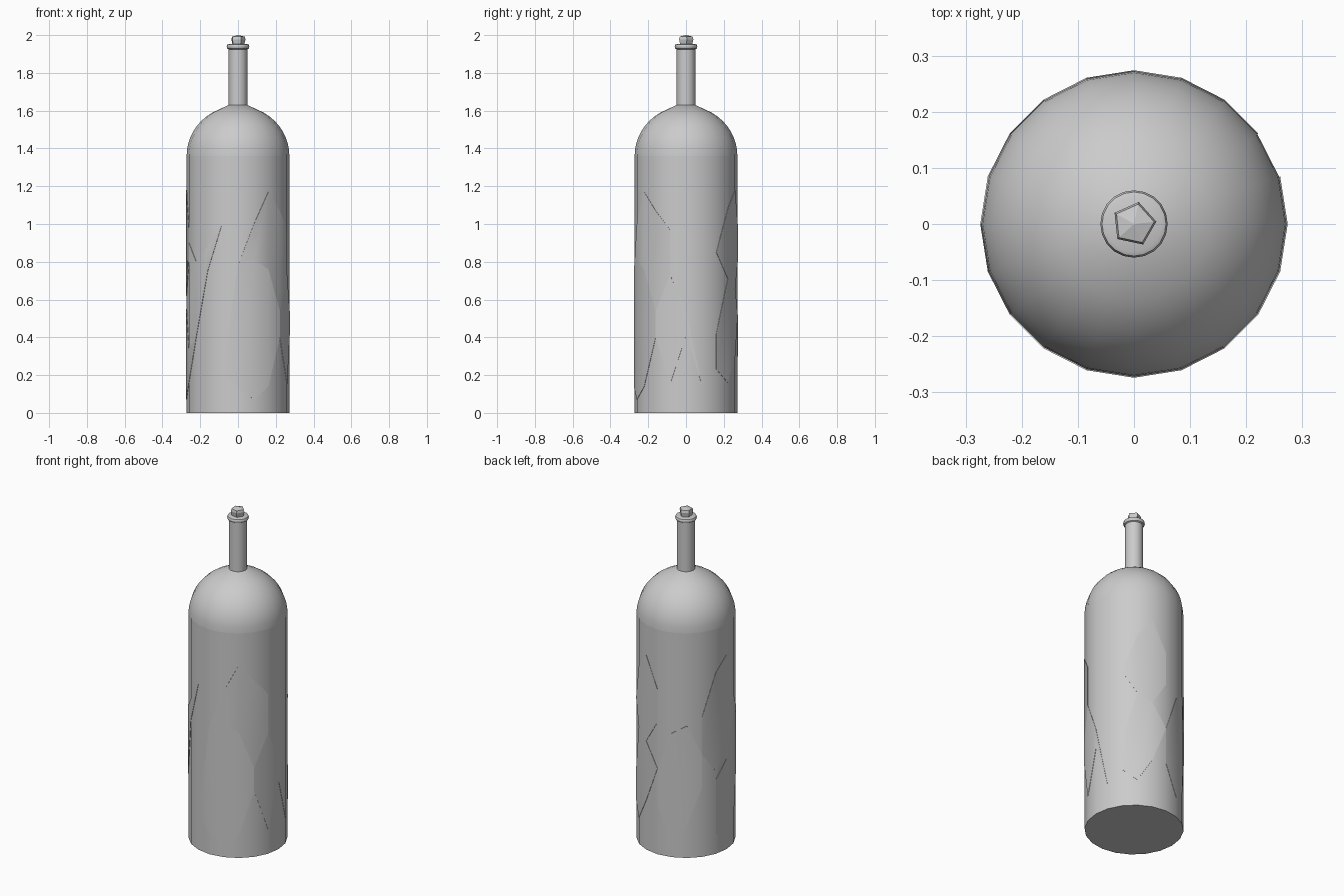
import bpy, bmesh, math

if "Cube" in bpy.data.objects:
    bpy.data.objects.remove(bpy.data.objects["Cube"])

R = 0.272
SIDES = 20


def make_object(name, bm, smooth=True, angle=30):
    bmesh.ops.recalc_face_normals(bm, faces=bm.faces)
    me = bpy.data.meshes.new(name)
    bm.to_mesh(me)
    bm.free()
    ob = bpy.data.objects.new(name, me)
    bpy.context.collection.objects.link(ob)
    if smooth:
        bpy.ops.object.select_all(action='DESELECT')
        ob.select_set(True)
        bpy.context.view_layer.objects.active = ob
        bpy.ops.object.shade_smooth_by_angle(angle=math.radians(angle))
    return ob


def lathe(name, profile, n, start=0.0, smooth=True):
    """Revolve (radius, z) points; nonzero end rings are capped."""
    bm = bmesh.new()
    rings = []
    for r, z in profile:
        rings.append([bm.verts.new((r * math.cos(start + math.tau * i / n),
                                    r * math.sin(start + math.tau * i / n), z))
                      for i in range(n)])
    for a, b in zip(rings, rings[1:]):
        for i in range(n):
            j = (i + 1) % n
            bm.faces.new((a[i], a[j], b[j], b[i]))
    bm.faces.new(rings[0][::-1])
    bm.faces.new(rings[-1])
    return make_object(name, bm, smooth)


def plate(name, columns, raise_by=0.003):
    """Thin raised plate; columns = (side index, low z, high z)."""
    bm = bmesh.new()

    def pt(k, z, r):
        a = math.tau * k / SIDES
        return (r * math.cos(a), r * math.sin(a), z)
    layers = []
    for r in (R - 0.004, R + raise_by):
        outline = [pt(k, lo, r) for k, lo, hi in columns]
        lows = [bm.verts.new(p) for p in outline]
        highs = [lows[i] if hi == lo else bm.verts.new(pt(k, hi, r))
                 for i, (k, lo, hi) in enumerate(columns)]
        layers.append((lows, highs))
    for lows, highs in layers:
        for i in range(len(columns) - 1):
            f = [lows[i], lows[i + 1], highs[i + 1], highs[i]]
            bm.faces.new(list(dict.fromkeys(f)))
    loops = []
    for lows, highs in layers:
        loops.append(list(dict.fromkeys(lows + highs[::-1])))
    n = len(loops[0])
    for i in range(n):
        j = (i + 1) % n
        bm.faces.new((loops[0][i], loops[0][j], loops[1][j], loops[1][i]))
    return make_object(name, bm)


# Cylindrical body
lathe("bottle_body", [(R, 0), (R, 1.36)], SIDES)

# Domed shoulder
dome = [(R * math.cos(t), 1.36 + 0.265 * math.sin(t))
        for t in [math.radians(7.5 * i) for i in range(9)]]
lathe("bottle_shoulder", dome + [(0.05, 1.63)], SIDES)

# Neck and rolled lip
lathe("bottle_neck", [(0.05, 1.58), (0.05, 1.945)], SIDES)
lathe("bottle_lip", [(0.05, 1.925), (0.057, 1.929), (0.06, 1.939),
                     (0.057, 1.949), (0.05, 1.952)], SIDES)

# Five-sided stopper
lathe("stopper", [(0.032, 1.94), (0.036, 1.96), (0.04, 1.978),
                  (0.036, 1.992), (0.002, 2.0)], 5, math.radians(6), False)

# Raised angular plates wrapped around the body
plates = [
    [(14, .22, .22), (15, .13, .78), (16, .07, .81), (17, .14, .76), (18, .40, .54)],
    [(15, .78, .78), (16, .81, 1.0), (17, .76, 1.17), (18, .54, 1.07), (19, .73, .97)],
    [(18, .40, .54), (19, .15, .73), (20, .41, .54), (21, .15, .15)],
    [(2, .23, .42), (3, .16, .71), (4, .30, .66), (5, .52, .52)],
    [(2, .85, .85), (3, .71, 1.08), (4, .66, 1.18), (5, .80, 1.0)],
    [(5, .30, .52), (6, .12, .75), (7, .20, .80), (8, .42, .62)],
    [(8, .62, .85), (9, .50, 1.10), (10, .62, 1.18), (11, .80, .98)],
    [(9, .12, .45), (10, .07, .55), (11, .16, .34), (12, .40, .40)],
    [(11, .34, .90), (12, .40, .80), (13, .75, .88), (14, 1.0, 1.0)],
]
for i, cols in enumerate(plates):
    plate(f"surface_plate_{i + 1}", cols, 0.002)
